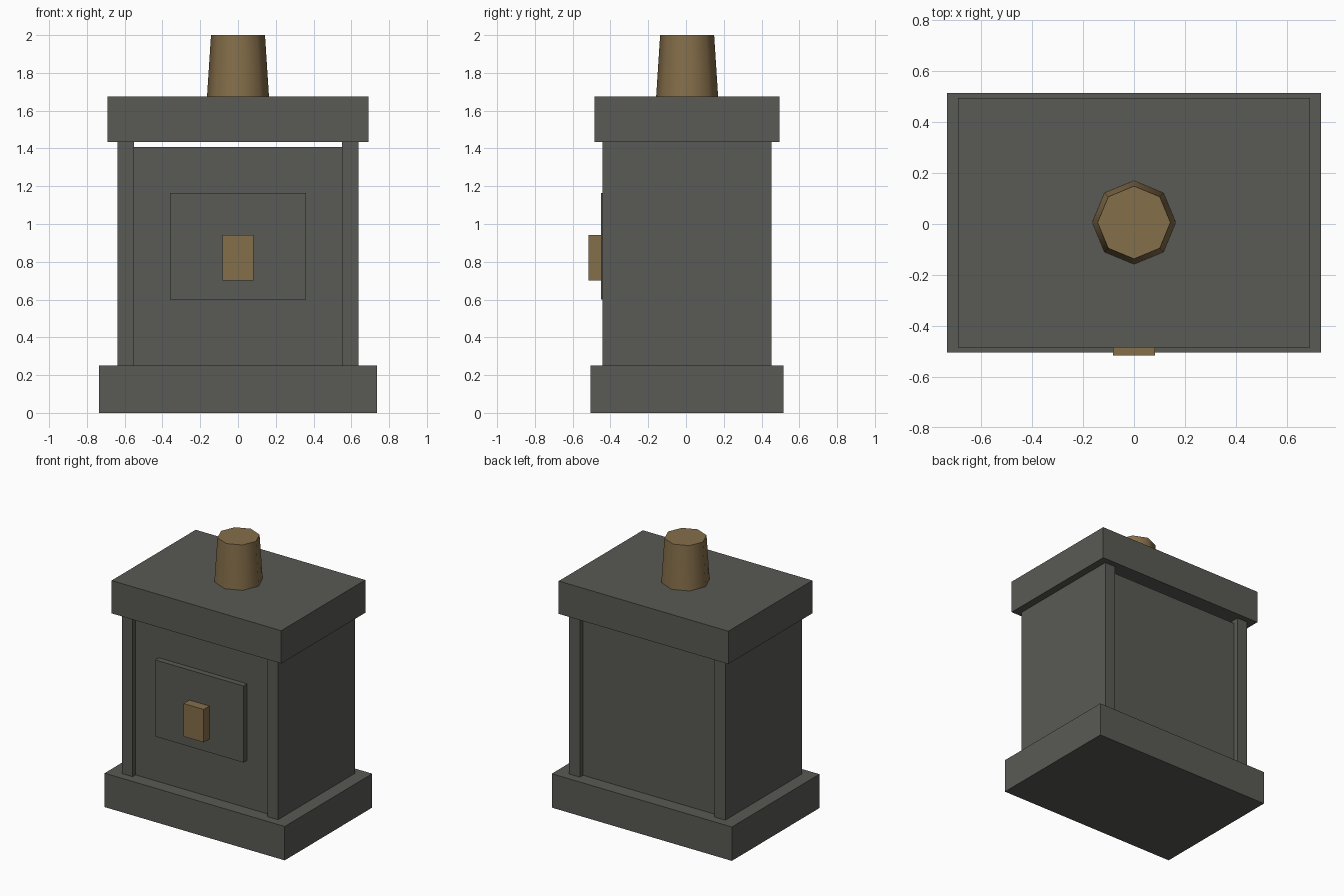
import bpy, bmesh, math
from mathutils import Matrix

if "Cube" in bpy.data.objects:
    bpy.data.objects.remove(bpy.data.objects["Cube"])


def material(name, rgb):
    m = bpy.data.materials.new(name)
    m.diffuse_color = (*rgb, 1.0)
    m.use_nodes = True
    m.node_tree.nodes["Principled BSDF"].inputs["Base Color"].default_value = m.diffuse_color
    return m


stone = material("dark_grey", (0.1, 0.1, 0.09))
brass = material("dull_brass", (0.235, 0.157, 0.068))


def add_object(name, bm, mat):
    me = bpy.data.meshes.new(name)
    bm.to_mesh(me)
    bm.free()
    me.materials.append(mat)
    ob = bpy.data.objects.new(name, me)
    bpy.context.collection.objects.link(ob)
    return ob


def box(name, x, y, z, mat):
    """Box from (min, max) pairs."""
    bm = bmesh.new()
    bmesh.ops.create_cube(bm, size=1.0)
    for v in bm.verts:
        v.co = [r[0] if c < 0 else r[1] for c, r in zip(v.co, (x, y, z))]
    return add_object(name, bm, mat)


# Plinth, lid and recessed core
box("base", (-0.735, 0.735), (-0.505, 0.515), (0, 0.25), stone)
box("lid", (-0.692, 0.692), (-0.485, 0.495), (1.433, 1.675), stone)
box("body", (-0.55, 0.55), (-0.408, 0.415), (0.25, 1.407), stone)

# Side walls standing slightly proud of the core
for side, x in (("left", (-0.637, -0.55)), ("right", (0.55, 0.637))):
    box(side + "_wall", x, (-0.443, 0.452), (0.25, 1.433), stone)

# Door and handle on the front
box("door", (-0.36, 0.36), (-0.45, -0.408), (0.6, 1.165), stone)
box("handle", (-0.082, 0.082), (-0.517, -0.45), (0.7, 0.943), brass)

# Tapered eight-sided chimney, smooth round the sides
bm = bmesh.new()
bmesh.ops.create_cone(bm, cap_ends=True, segments=8, radius1=0.164, radius2=0.143,
                      depth=0.325, matrix=Matrix.Translation((0, 0.006, 1.8375)))
for f in bm.faces:
    f.smooth = abs(f.normal.z) < 0.5
for e in bm.edges:
    e.smooth = all(f.smooth for f in e.link_faces)
add_object("chimney", bm, brass)
